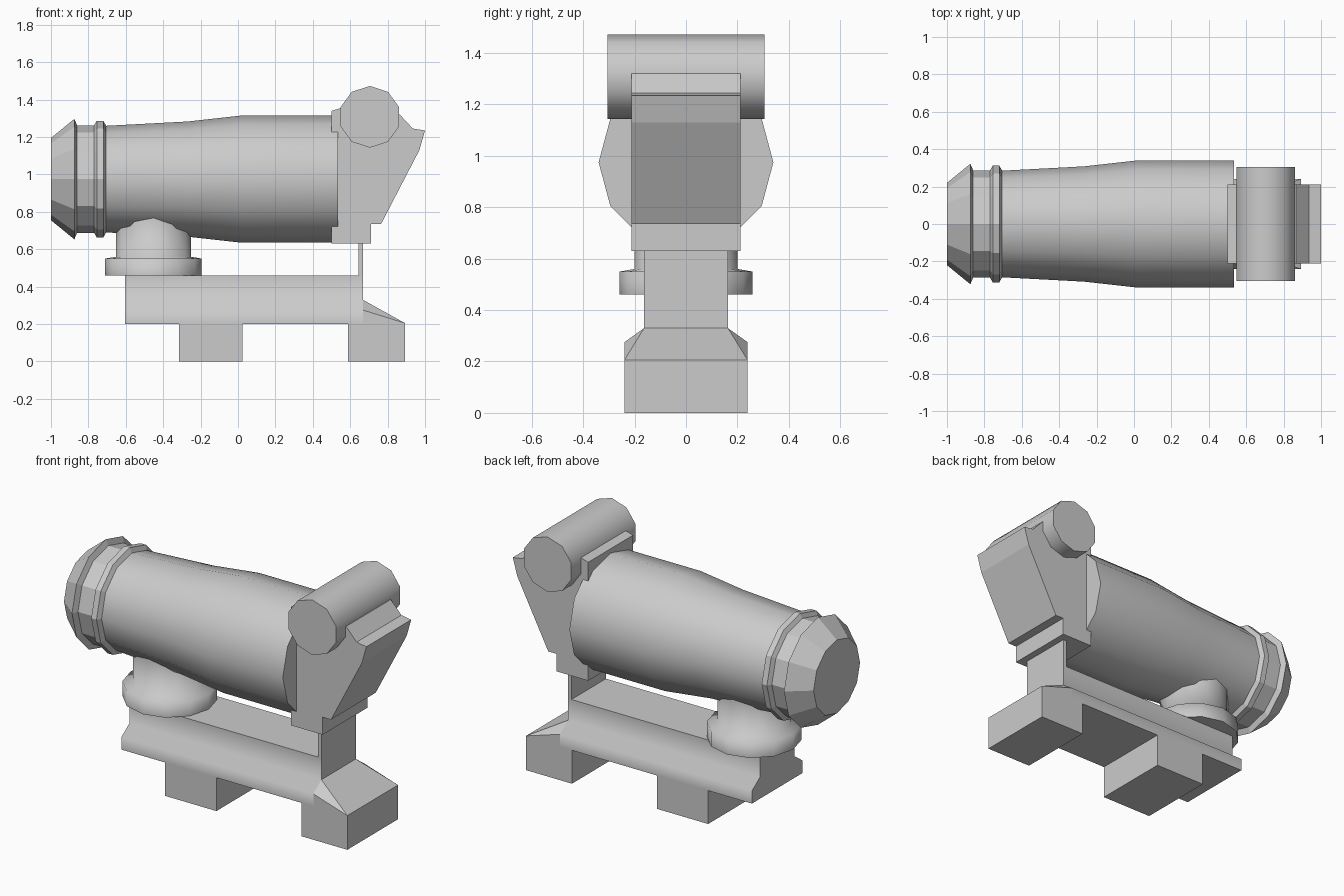
import bpy, bmesh, math
from mathutils import Vector

if "Cube" in bpy.data.objects:
    bpy.data.objects.remove(bpy.data.objects["Cube"], do_unlink=True)

grey = bpy.data.materials.new("light grey")
grey.use_nodes = True
grey.diffuse_color = (0.6, 0.6, 0.6, 1)
grey.node_tree.nodes["Principled BSDF"].inputs["Base Color"].default_value = (0.6, 0.6, 0.6, 1)


def finish(name, bm, smooth=None):
    bmesh.ops.recalc_face_normals(bm, faces=bm.faces)
    mesh = bpy.data.meshes.new(name)
    bm.to_mesh(mesh)
    bm.free()
    mesh.materials.append(grey)
    obj = bpy.data.objects.new(name, mesh)
    bpy.context.collection.objects.link(obj)
    if smooth:
        bpy.ops.object.select_all(action='DESELECT')
        obj.select_set(True)
        bpy.context.view_layer.objects.active = obj
        bpy.ops.object.shade_smooth_by_angle(angle=math.radians(smooth))
    return obj


def lathe(name, profile, sides, place, smooth=None):
    """Capped surface of revolution; place(t, a, b) sets the axis."""
    bm = bmesh.new()
    rings = []
    for t, r in profile:
        angles = [math.tau * i / sides for i in range(sides)]
        rings.append([bm.verts.new(place(t, r * math.sin(a), r * math.cos(a))) for a in angles])
    for low, high in zip(rings, rings[1:]):
        for i in range(sides):
            j = (i + 1) % sides
            bm.faces.new((low[i], low[j], high[j], high[i]))
    bm.faces.new(rings[0])
    bm.faces.new(rings[-1])
    return finish(name, bm, smooth)


def prism(name, outline, place, start, end, smooth=None):
    """Outline pulled along the axis left free by place(a, b, t)."""
    bm = bmesh.new()
    face = bm.faces.new([bm.verts.new(place(a, b, start)) for a, b in outline])
    new = bmesh.ops.extrude_face_region(bm, geom=[face])["geom"]
    shift = Vector(place(0, 0, end)) - Vector(place(0, 0, start))
    bmesh.ops.translate(bm, vec=shift, verts=[v for v in new if isinstance(v, bmesh.types.BMVert)])
    return finish(name, bm, smooth)


def box(name, x0, x1, half_y, z0, z1):
    outline = [(x0, z0), (x1, z0), (x1, z1), (x0, z1)]
    return prism(name, outline, along_y, -half_y, half_y)


def along_y(a, b, t):
    return (a, t, b)


def along_x(a, b, t):
    return (t, a, b)


def barrel_axis(t, a, b):
    return (t, a, 0.975 + b)


# Barrel and faceted nose
lathe("barrel", [(-0.705, 0.285), (-0.27, 0.308), (0.02, 0.34), (0.535, 0.34)],
      12, barrel_axis, 35)
lathe("nose_cap", [(-1, 0.22), (-0.875, 0.322), (-0.86, 0.287), (-0.77, 0.287),
                   (-0.755, 0.312), (-0.72, 0.312), (-0.705, 0.285)], 12, barrel_axis)

# Rear bracket and hinge roller
bracket = [(0.5, 0.63), (0.71, 0.63), (0.71, 0.735), (0.765, 0.735), (0.97, 1.13),
           (1, 1.235), (0.935, 1.245), (0.865, 1.32), (0.55, 1.355), (0.5, 1.34),
           (0.5, 1.22), (0.535, 1.22), (0.535, 0.725), (0.5, 0.725)]
prism("rear_bracket", bracket, along_y, -0.212, 0.212)
lathe("hinge_roller", [(-0.305, 0.165), (0.305, 0.165)], 10,
      lambda t, a, b: (0.705 + a, t, 1.308 + b), 50)

# Adjustment knob under the barrel
lathe("knob", [(0.46, 0.258), (0.55, 0.258), (0.56, 0.2), (0.78, 0.2)], 12,
      lambda t, a, b: (-0.452 + a, b, t), 80)

# Mounting rail with flared lower edge
half = [(0.24, 0.2), (0.24, 0.275), (0.163, 0.33), (0.163, 0.46)]
rail = half + [(-y, z) for y, z in reversed(half)]
prism("rail", rail, along_x, -0.605, 0.667, 60)
box("upright", 0.645, 0.667, 0.163, 0.45, 0.64)

# Sloping toe at the rear of the rail
bm = bmesh.new()
for side in (-1, 1):
    for x, y, z in [(0.667, 0.24, 0.2), (0.667, 0.24, 0.275), (0.667, 0.163, 0.33), (0.893, 0.24, 0.205)]:
        bm.verts.new((x, side * y, z))
bmesh.ops.convex_hull(bm, input=bm.verts)
finish("rail_toe", bm)

# Feet
box("front_foot", -0.315, 0.025, 0.24, 0, 0.2)
box("rear_foot", 0.588, 0.893, 0.24, 0, 0.205)
